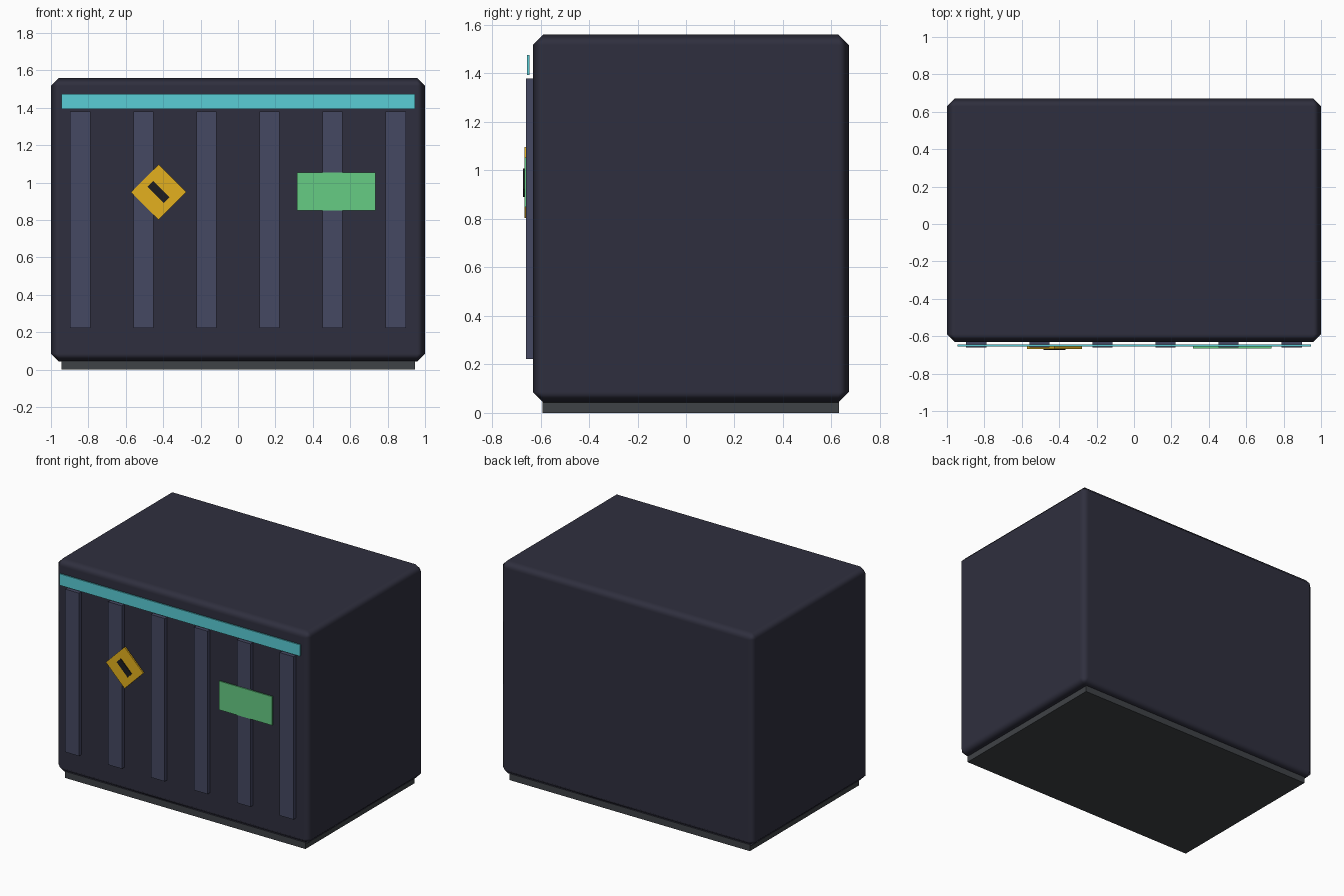
import bpy
from math import radians

if "Cube" in bpy.data.objects:
    bpy.data.objects.remove(bpy.data.objects["Cube"])


def material(name, hex_rgb):
    def lin(c):
        return c / 12.92 if c <= 0.04045 else ((c + 0.055) / 1.055) ** 2.4
    m = bpy.data.materials.new(name)
    m.diffuse_color = [lin(int(hex_rgb[i:i + 2], 16) / 255) for i in (0, 2, 4)] + [1]
    m.use_nodes = True
    m.node_tree.nodes["Principled BSDF"].inputs["Base Color"].default_value = m.diffuse_color
    return m


def box(name, lo, hi, mat, tilt=0):
    centre = [(a + b) / 2 for a, b in zip(lo, hi)]
    bpy.ops.mesh.primitive_cube_add(size=1, location=centre)
    ob = bpy.context.object
    ob.name = name
    ob.scale = [b - a for a, b in zip(lo, hi)]
    bpy.ops.object.transform_apply(location=False, rotation=False, scale=True)
    ob.rotation_euler.y = radians(tilt)
    ob.data.materials.append(mat)
    return ob


navy = material("navy_shell", "2f2f3e")
slate = material("slate_rib", "454862")
grey = material("dark_base", "3f4246")
teal = material("teal_strip", "5acdd6")
yellow = material("warning_yellow", "e3b01e")
green = material("panel_green", "66cc84")
black = material("mark_black", "1c1c20")

# Chamfered cabinet body
body = box("cabinet_body", (-1, -0.632, 0.043), (1, 0.672, 1.56), navy)
bevel = body.modifiers.new("chamfer", 'BEVEL')
bevel.width = 0.043
bevel.segments = 1
bevel.harden_normals = True
bpy.ops.object.shade_smooth()

# Recessed plinth
box("base_plinth", (-0.945, -0.592, 0), (0.945, 0.632, 0.06), grey)

# Vertical front ribs
for i in range(6):
    x = -0.843 + i * 0.3372
    box(f"front_rib_{i + 1}", (x - 0.054, -0.659, 0.222), (x + 0.054, -0.625, 1.38), slate)

# Light strip standing just off the front
box("light_strip", (-0.945, -0.656, 1.394), (0.945, -0.645, 1.475), teal)

# Status panel
box("status_panel", (0.315, -0.666, 0.85), (0.735, -0.656, 1.054), green)

# Diamond warning plate with a bar mark
box("warning_plate", (-0.529, -0.667, 0.846), (-0.321, -0.656, 1.054), yellow, 45)
box("warning_bar", (-0.486, -0.673, 0.928), (-0.364, -0.665, 0.972), black, 45)
